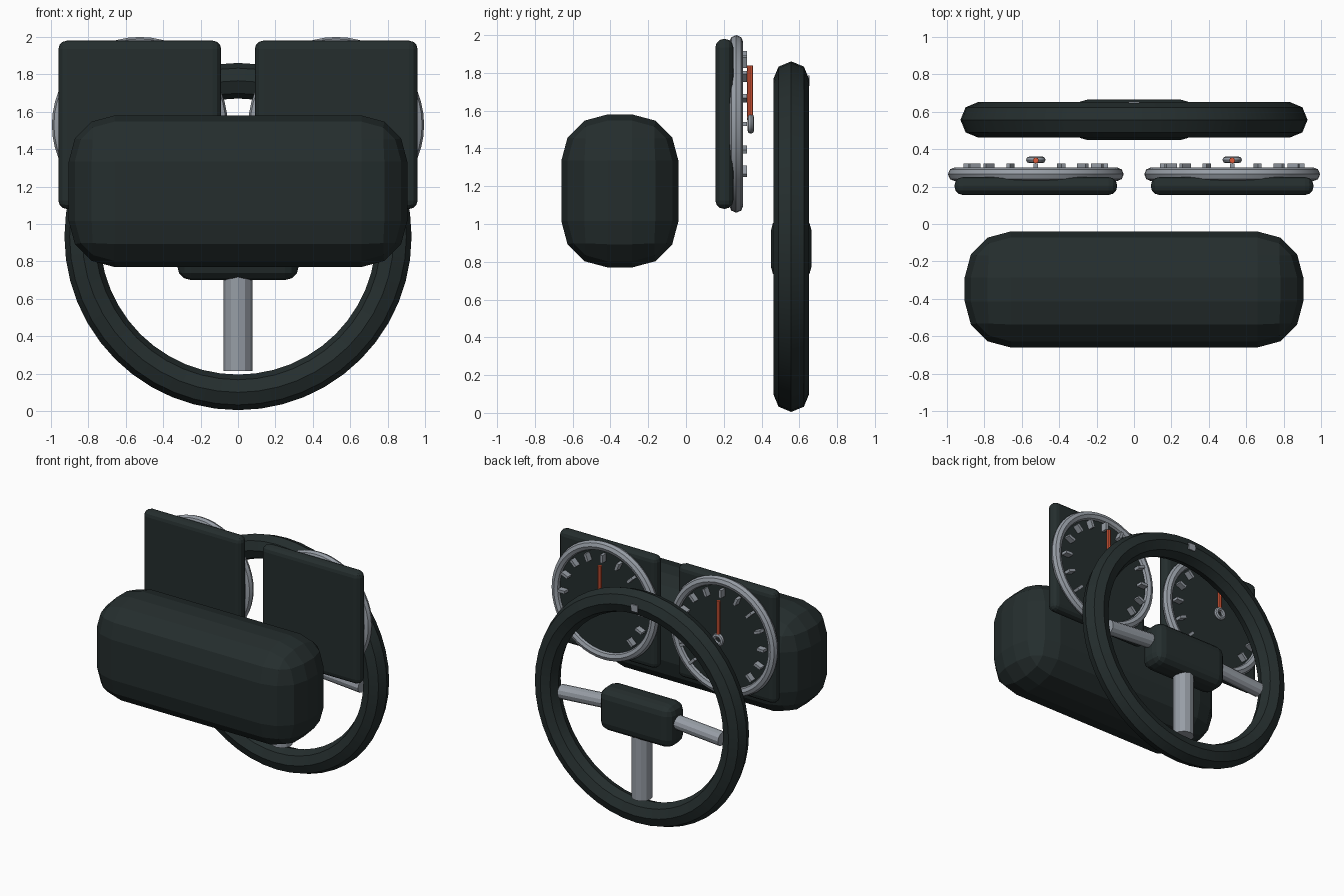
import bpy, bmesh, math
from mathutils import Vector

if "Cube" in bpy.data.objects:
    bpy.data.objects.remove(bpy.data.objects["Cube"])


def material(name, rgb):
    m = bpy.data.materials.new(name)
    m.diffuse_color = (*rgb, 1)
    m.use_nodes = True
    m.node_tree.nodes["Principled BSDF"].inputs["Base Color"].default_value = m.diffuse_color
    return m


DARK = material("dark_slate", (0.018, 0.027, 0.027))
GREY = material("steel_grey", (0.31, 0.34, 0.38))
ORANGE = material("needle_orange", (0.72, 0.10, 0.04))


def finish(name, bm, mat, loc=(0, 0, 0)):
    me = bpy.data.meshes.new(name)
    bm.to_mesh(me)
    bm.free()
    me.materials.append(mat)
    ob = bpy.data.objects.new(name, me)
    ob.location = loc
    bpy.context.collection.objects.link(ob)
    return ob


def box(name, loc, size, mat, bevel=0, segments=3):
    bm = bmesh.new()
    bmesh.ops.create_cube(bm, size=1)
    bmesh.ops.scale(bm, vec=size, verts=bm.verts)
    if bevel:
        bmesh.ops.bevel(bm, geom=bm.edges[:], offset=bevel, segments=segments,
                        profile=0.5, affect='EDGES', clamp_overlap=True)
    return finish(name, bm, mat, loc)


def rod(name, a, b, radius, mat, sides=12):
    a, b = Vector(a), Vector(b)
    bm = bmesh.new()
    bmesh.ops.create_cone(bm, cap_ends=True, segments=sides, radius1=radius,
                          radius2=radius, depth=(b - a).length)
    ob = finish(name, bm, mat, (a + b) / 2)
    ob.rotation_euler = (b - a).to_track_quat('Z', 'Y').to_euler()
    return ob


def ring(name, loc, major, minor, mat, sides=48, tube=8):
    bpy.ops.mesh.primitive_torus_add(location=loc, rotation=(math.pi / 2, 0, 0),
                                     major_radius=major, minor_radius=minor,
                                     major_segments=sides, minor_segments=tube)
    ob = bpy.context.object
    ob.name = name
    ob.data.materials.append(mat)
    bpy.ops.object.shade_smooth_by_angle(angle=math.radians(30))
    return ob


# Dashboard body
box("dashboard_body", (0, -0.35, 1.175), (1.81, 0.62, 0.81), DARK, 0.245)

# Twin gauges: backing plate, bezel, dial, ticks, needle and its hub
for side, s in (("left", -1), ("right", 1)):
    cx, cz = s * 0.525, 1.53
    box(side + "_gauge_plate", (cx, 0.203, cz), (0.87, 0.095, 0.90), DARK, 0.045)
    ring(side + "_gauge_bezel", (cx, 0.266, cz), 0.433, 0.037, GREY)
    rod(side + "_gauge_dial", (cx, 0.235, cz), (cx, 0.275, cz), 0.425, DARK, 48)
    for i in range(13):
        a = math.radians(-135 + 22.5 * i)
        tick = box(f"{side}_gauge_tick_{i + 1}",
                   (cx + 0.355 * math.sin(a), 0.298, cz + 0.355 * math.cos(a)),
                   (0.022, 0.05, 0.062), GREY)
        tick.rotation_euler.y = a
    rod(side + "_needle", (cx, 0.34, cz + 0.02), (cx, 0.34, cz + 0.31), 0.016, ORANGE, 8)
    ring(side + "_needle_hub", (cx, 0.343, cz), 0.034, 0.018, GREY, 16, 8)

# Steering wheel rim, hub and spokes
WY, WZ = 0.557, 0.933
ring("steering_wheel_rim", (0, WY, WZ), 0.833, 0.095, DARK)
box("steering_hub", (0, WY, 0.87), (0.65, 0.215, 0.34), DARK, 0.075)
rod("lower_spoke", (0, WY, 0.215), (0, WY, 0.80), 0.077, GREY)
for side, s in (("left", -1), ("right", 1)):
    rod(side + "_spoke", (s * 0.15, WY, 0.91), (s * 0.71, WY, 0.868), 0.055, GREY)

# Small centring marker on the driver side of the rim
box("rim_marker", (0, WY + 0.094, WZ + 0.825), (0.06, 0.008, 0.055), GREY)
